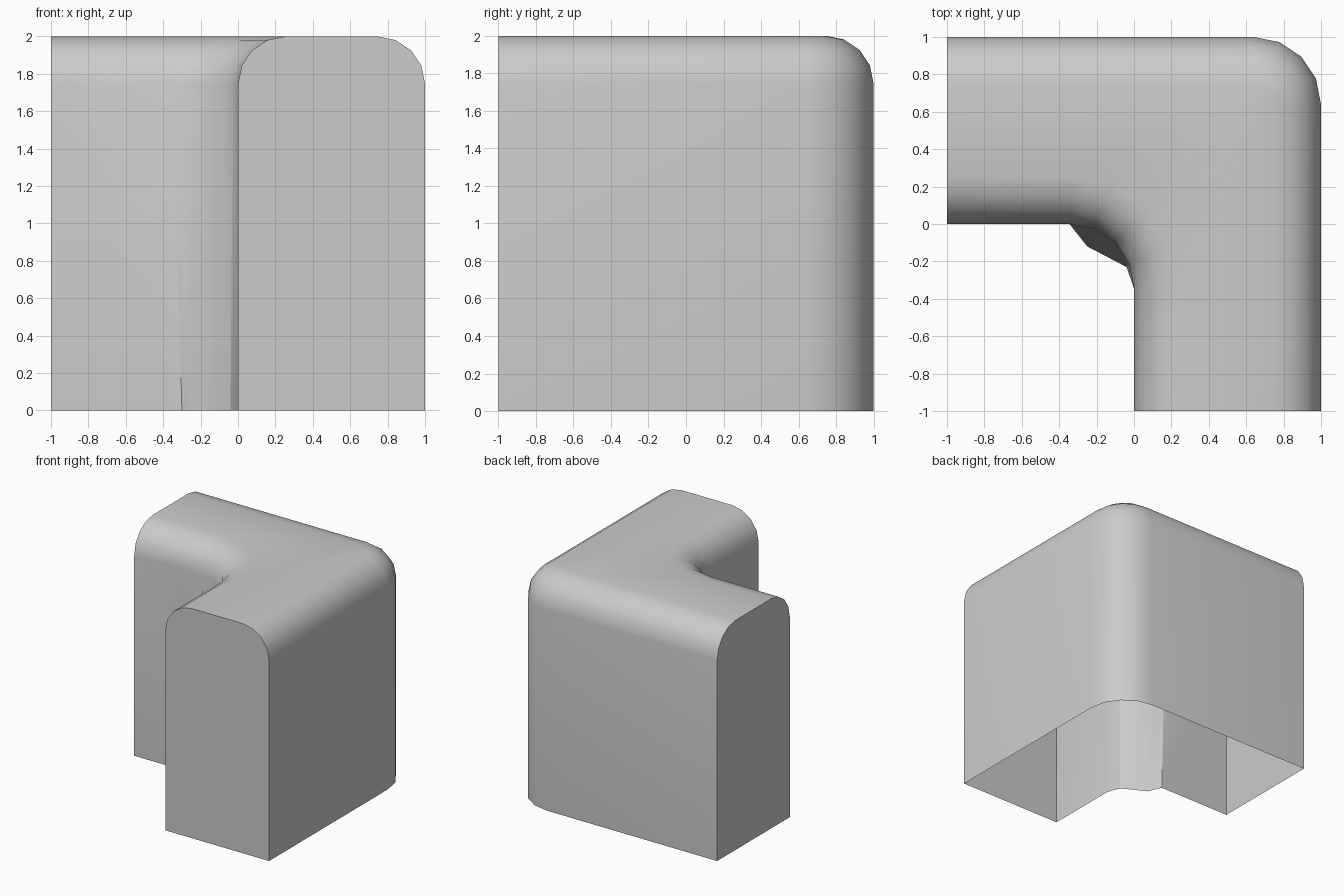
import bpy, bmesh
from math import sin, cos, pi

if "Cube" in bpy.data.objects:
    bpy.data.objects.remove(bpy.data.objects["Cube"])

N = 4            # segments per rounding
TOP = 2.0
R = 0.255        # rounding along the top edges
R_OUT = 0.36     # outer corner radius seen from above
R_IN = 0.345     # inner corner radius seen from above


def corner_path(center, radius, z):
    """L-shaped path: left arm end, rounded corner, front arm end."""
    arc = [(center + radius * sin(a), center + radius * cos(a), z)
           for a in (i * pi / 2 / N for i in range(N + 1))]
    edge = center + radius
    return [(-1, edge, z)] + arc + [(edge, -1, z)]


# Rows run from outer foot, over the rounded top, to inner foot
rounding = [(R * (1 - cos(a)), TOP - R + R * sin(a))
            for a in (i * pi / 2 / N for i in range(N + 1))]
rows = [corner_path(1 - R_OUT, R_OUT, 0)]
rows += [corner_path(1 - R_OUT, R_OUT - d, z) for d, z in rounding]
rows += [corner_path(-R_IN, R_IN + d, z) for d, z in reversed(rounding)]
# Inner foot flares out below the inner corner
foot = [(-1, 0), (-0.30, 0), (-0.25, -0.12), (-0.145, -0.175),
        (-0.04, -0.23), (0, -0.345), (0, -1)]
rows.append([(x, y, 0) for x, y in foot])

bm = bmesh.new()
grid = [[bm.verts.new(p) for p in row] for row in rows]
for a, b in zip(grid, grid[1:]):
    for i in range(len(a) - 1):
        bm.faces.new((a[i], a[i + 1], b[i + 1], b[i]))

# Flat arm ends; the underside stays open
bm.faces.new([row[0] for row in grid])
bm.faces.new([row[-1] for row in reversed(grid)])
bmesh.ops.recalc_face_normals(bm, faces=bm.faces)
bm.normal_update()
top_face = max(bm.faces, key=lambda f: f.calc_center_median().z)
if top_face.normal.z < 0:
    bmesh.ops.reverse_faces(bm, faces=bm.faces)

mesh = bpy.data.meshes.new("corner_wall")
bm.to_mesh(mesh)
bm.free()
wall = bpy.data.objects.new("corner_wall", mesh)
bpy.context.collection.objects.link(wall)
bpy.context.view_layer.objects.active = wall
wall.select_set(True)
bpy.ops.object.shade_smooth_by_angle(angle=pi / 6)
